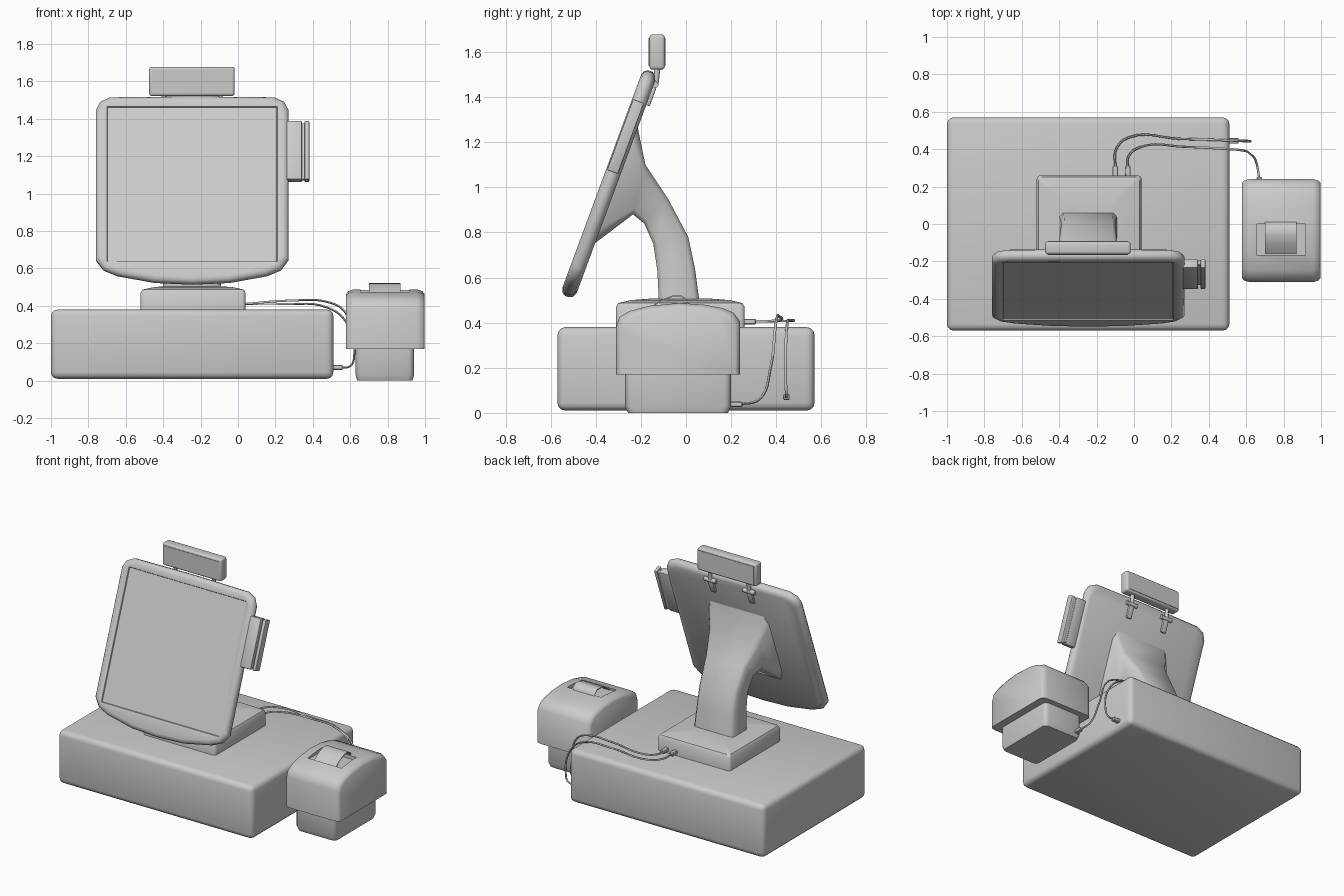
import bpy, bmesh, math
from mathutils import Matrix, Vector

if "Cube" in bpy.data.objects:
    bpy.data.objects.remove(bpy.data.objects["Cube"])

CX = -0.245                                   # centre line of the screen stand
TILT = Matrix.Translation((CX, -0.34, 1.02)) @ Matrix.Rotation(math.radians(-20.3), 4, 'X')
I = Matrix.Identity(4)


def smooth(ob, angle=42):
    bpy.ops.object.select_all(action='DESELECT')
    ob.select_set(True)
    bpy.context.view_layer.objects.active = ob
    bpy.ops.object.shade_smooth_by_angle(angle=math.radians(angle))
    return ob


def finish(name, bm, mat=I, angle=42):
    bmesh.ops.recalc_face_normals(bm, faces=bm.faces[:])
    bm.transform(mat)
    me = bpy.data.meshes.new(name)
    bm.to_mesh(me)
    bm.free()
    ob = bpy.data.objects.new(name, me)
    bpy.context.collection.objects.link(ob)
    return smooth(ob, angle)


def box(name, lo, hi, bevel=0.0, mat=I, seg=3):
    bm = bmesh.new()
    bmesh.ops.create_cube(bm, size=1)
    for v in bm.verts:
        v.co = [a + (b - a) * (c + 0.5) for a, b, c in zip(lo, hi, v.co)]
    if bevel:
        bmesh.ops.bevel(bm, geom=bm.edges[:], offset=bevel, segments=seg,
                        profile=0.5, affect='EDGES')
    return finish(name, bm, mat)


def loft(name, rings, mat=I, angle=42):
    bm = bmesh.new()
    rows = [[bm.verts.new(p) for p in r] for r in rings]
    n = len(rows[0])
    for a, b in zip(rows, rows[1:]):
        for i in range(n):
            j = (i + 1) % n
            bm.faces.new((a[i], a[j], b[j], b[i]))
    bm.faces.new(rows[0])
    bm.faces.new(rows[-1])
    return finish(name, bm, mat, angle)


def rod(name, a, b, r, mat=I, sides=12):
    a, b = Vector(a), Vector(b)
    d = b - a
    bm = bmesh.new()
    bmesh.ops.create_cone(bm, cap_ends=True, segments=sides, radius1=r, radius2=r, depth=d.length)
    bm.transform(Matrix.Translation((a + b) / 2) @ d.to_track_quat('Z', 'Y').to_matrix().to_4x4())
    return finish(name, bm, mat)


def rounded_rect(cx, cy, hx, hy, r, z):
    pts = []
    for k, (sx, sy) in enumerate(((1, 1), (-1, 1), (-1, -1), (1, -1))):
        for s in range(4):
            t = math.radians(90 * k + 30 * s)
            pts.append((cx + sx * (hx - r) + r * math.cos(t), cy + sy * (hy - r) + r * math.sin(t), z))
    return pts


def cable(name, pts):
    cu = bpy.data.curves.new(name, 'CURVE')
    cu.dimensions = '3D'
    cu.bevel_depth, cu.bevel_resolution, cu.resolution_u = 0.006, 1, 6
    sp = cu.splines.new('BEZIER')
    sp.bezier_points.add(len(pts) - 1)
    for bp, p in zip(sp.bezier_points, pts):
        bp.co = p
        bp.handle_left_type = bp.handle_right_type = 'AUTO'
    ob = bpy.data.objects.new(name, cu)
    bpy.context.collection.objects.link(ob)
    bpy.ops.object.select_all(action='DESELECT')
    ob.select_set(True)
    bpy.context.view_layer.objects.active = ob
    bpy.ops.object.convert(target='MESH')
    smooth(bpy.context.object, 60)


# Cash drawer
box("cash_drawer", (-1, -0.57, 0.01), (0.51, 0.57, 0.38), 0.035)

# Stand base with a softly domed top
loft("stand_base", [rounded_rect(-0.24, -0.025, hx, hy, 0.02, z) for hx, hy, z in
                    ((0.28, 0.285, 0.375), (0.28, 0.285, 0.47), (0.27, 0.275, 0.487),
                     (0.21, 0.22, 0.5), (0.12, 0.13, 0.507))])

# Neck: chamfered sections from the base up to the screen back (front y,z / back y,z / half width)
sections = [((-0.12, 0.49), (0.06, 0.49), 0.155), ((-0.127, 0.63), (0.04, 0.64), 0.147),
            ((-0.145, 0.75), (0.01, 0.78), 0.145), ((-0.185, 0.84), (-0.08, 0.95), 0.155),
            ((-0.235, 0.88), (-0.18, 1.10), 0.195), ((-0.40, 0.755), (-0.215, 1.27), 0.235),
            ((-0.43, 0.755), (-0.235, 1.27), 0.235)]
corners = [(1, .12), (1, .88), (.88, 1), (-.88, 1), (-1, .88), (-1, .12), (-.88, 0), (.88, 0)]
loft("neck", [[(CX + w * u, f[0] + (b[0] - f[0]) * t, f[1] + (b[1] - f[1]) * t)
               for u, t in corners] for f, b, w in sections], angle=50)

# Screen housing: bowed outline with rounded rim and recessed glass
half = [(0.2, -0.528), (0.40, -0.49), (0.475, -0.457), (0.515, -0.40),
        (0.515, 0.45), (0.492, 0.497), (0.44, 0.523)]
outline = [(0, -0.538)] + half + [(0, 0.528)] + [(-x, v) for x, v in reversed(half)]


def rim(shrink, n):
    k = 1 - shrink / 0.52
    return [(x * k, n, v * k) for x, v in outline]


def glass(margin, n):
    w = 0.455 - margin
    return [(max(-w, min(w, x)), n, max(margin - 0.42, min(0.465 - margin, v))) for x, v in outline]


loft("screen_housing", [rim(0.03, 0.034), rim(0.008, 0.024), rim(0, 0.008), rim(0, -0.012),
                        rim(0.01, -0.027), rim(0.028, -0.034), glass(0, -0.03), glass(0.003, -0.022)],
     TILT)

# Card reader: two walls with a swipe slot between them
box("card_reader_body", (0.505, -0.03, 0.05), (0.588, 0.022, 0.385), 0.008, TILT, 2)
box("card_reader_bridge", (0.58, -0.008, 0.06), (0.61, 0.018, 0.375), 0, TILT)
box("card_reader_wall", (0.601, -0.03, 0.05), (0.626, 0.022, 0.385), 0.006, TILT, 2)

# Customer display above the screen, facing backwards
box("customer_display", (-0.475, -0.162, 1.522), (-0.018, -0.094, 1.678), 0.014)
for side, y in (("back", -0.0925), ("front", -0.1635)):
    box("display_panel_" + side, (-0.46, y - 0.002, 1.537), (-0.033, y + 0.002, 1.663))

# Two hinge brackets holding the display
for i, s in enumerate((-1, 1)):
    x = CX + s * 0.15
    rod(f"display_post_{i}", (x, -0.125, 1.54), (x, -0.135, 1.455), 0.013)
    rod(f"display_hinge_{i}", (x - 0.045, -0.137, 1.455), (x + 0.045, -0.137, 1.455), 0.015)
    box(f"display_clip_{i}", (s * 0.15 - 0.02, 0.03, 0.38), (s * 0.15 + 0.02, 0.05, 0.47), 0.006, TILT, 2)

# Receipt printer: curved top profile lofted across x with eased sides
profile = [(-0.31, 0.17), (-0.31, 0.38), (-0.295, 0.425), (-0.25, 0.452), (-0.16, 0.475), (-0.03, 0.487),
           (0.08, 0.48), (0.16, 0.465), (0.21, 0.445), (0.24, 0.405), (0.24, 0.17)]
printer = loft("printer_cover", [[(x, -0.035 + (y + 0.035) * k, 0.17 + (z - 0.17) * k) for y, z in profile]
                                 for x, k in ((0.577, 0.92), (0.588, 0.97), (0.615, 1), (0.96, 1),
                                              (0.987, 0.97), (0.998, 0.92))])
cutter = box("slot_cutter", (0.655, -0.165, 0.462), (0.918, 0.0, 0.6))
cutter.hide_render = True
mod = printer.modifiers.new("slot", 'BOOLEAN')
mod.operation, mod.object, mod.solver = 'DIFFERENCE', cutter, 'EXACT'
bpy.context.view_layer.objects.active = printer
bpy.ops.object.modifier_apply(modifier=mod.name)
bpy.data.objects.remove(cutter)
smooth(printer)

# Printer foot, slightly tapered at the floor
loft("printer_foot", [rounded_rect(0.785, -0.035, hx, hy, 0.03, z) for hx, hy, z in
                      ((0.148, 0.222, 0), (0.156, 0.235, 0.03), (0.156, 0.235, 0.18))])

# Curled receipt paper
strip = [(0.015, 0.465), (0.005, 0.503), (-0.02, 0.521), (-0.06, 0.52), (-0.11, 0.502), (-0.158, 0.468)]
loop = strip + [(y, z - 0.006) for y, z in reversed(strip)]
loft("receipt_paper", [[(x, y, z) for y, z in loop] for x in (0.70, 0.87)])

# Plugs and cables
for i, x in enumerate((-0.10, -0.033)):
    box(f"base_plug_{i}", (x - 0.015, 0.25, 0.393), (x + 0.015, 0.31, 0.417), 0.004, I, 1)
box("drawer_plug", (0.50, 0.43, 0.058), (0.56, 0.46, 0.084), 0.004, I, 1)
box("printer_plug", (0.655, 0.19, 0.026), (0.685, 0.25, 0.05), 0.004, I, 1)
cable("drawer_cable", [(-0.10, 0.30, 0.405), (-0.095, 0.40, 0.407), (-0.03, 0.462, 0.408), (0.25, 0.455, 0.41),
                       (0.48, 0.448, 0.39), (0.58, 0.443, 0.31), (0.62, 0.443, 0.12), (0.60, 0.445, 0.078),
                       (0.55, 0.445, 0.07)])
cable("printer_cable", [(-0.033, 0.30, 0.405), (-0.03, 0.36, 0.407), (0.03, 0.41, 0.41), (0.28, 0.412, 0.428),
                        (0.48, 0.402, 0.42), (0.57, 0.395, 0.37), (0.62, 0.375, 0.2), (0.655, 0.325, 0.06),
                        (0.67, 0.24, 0.038)])
